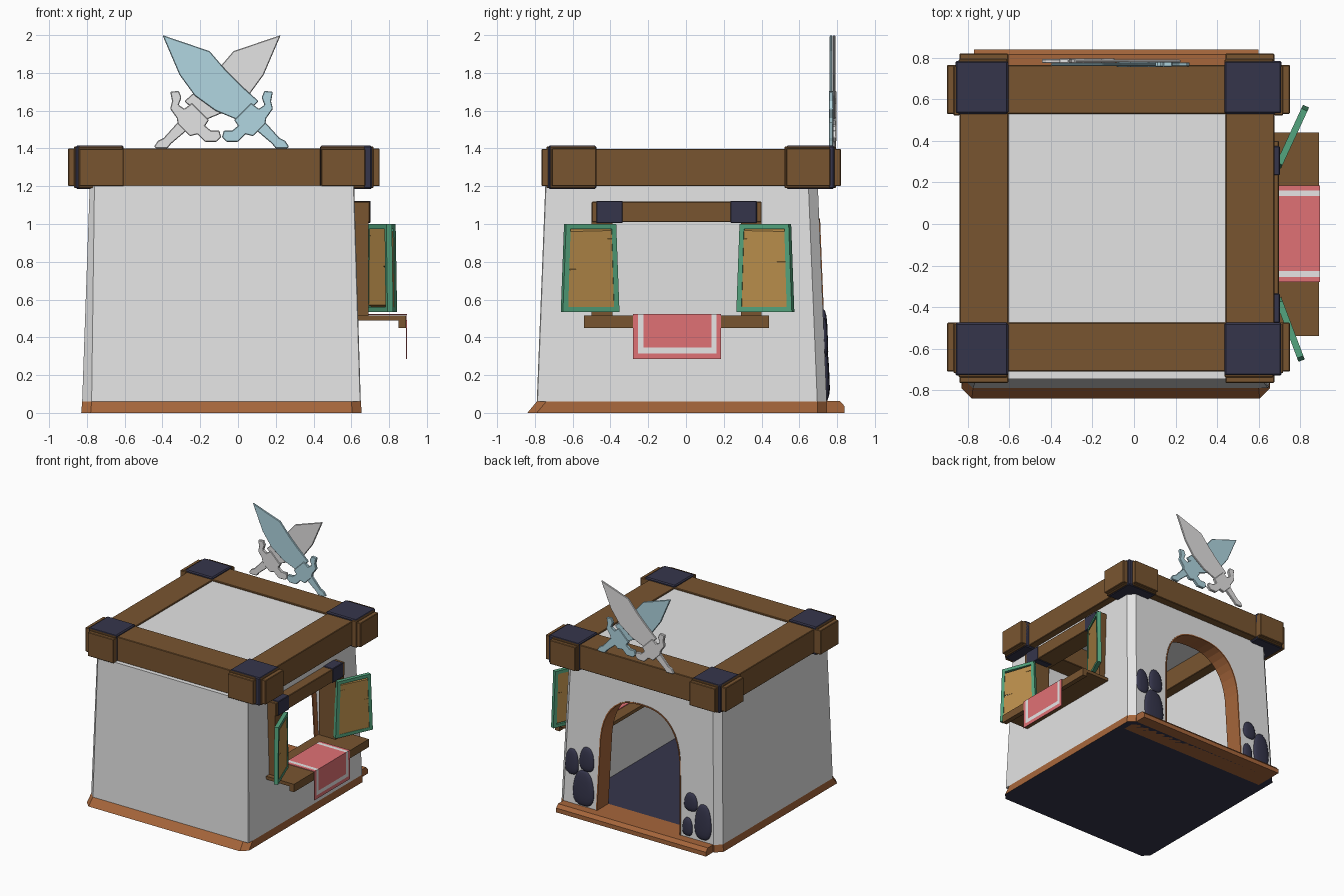
import bpy, bmesh, math, random
from mathutils import Vector

random.seed(4)
if "Cube" in bpy.data.objects:
    bpy.data.objects.remove(bpy.data.objects["Cube"])


def material(name, r, g, b):
    lin = [((c / 255 + 0.055) / 1.055) ** 2.4 for c in (r, g, b)] + [1]
    m = bpy.data.materials.new(name)
    m.use_nodes = True
    m.diffuse_color = lin
    m.node_tree.nodes["Principled BSDF"].inputs["Base Color"].default_value = lin
    return m


PLASTER = material("plaster grey", 228, 228, 228)
WOOD = material("dark wood", 121, 85, 48)
CLAY = material("orange wood", 166, 102, 59)
NAVY = material("navy", 53, 53, 75)
GREEN = material("green paint", 84, 165, 126)
TAN = material("tan slats", 186, 142, 75)
RED = material("red cloth", 224, 113, 117)
WHITE = material("white stripe", 232, 230, 230)
BLUE = material("pale blue metal", 177, 214, 225)
STEEL = material("light steel", 228, 227, 227)


def finish(name, bm, *mats, bevel=0):
    bmesh.ops.recalc_face_normals(bm, faces=bm.faces)
    me = bpy.data.meshes.new(name)
    bm.to_mesh(me)
    bm.free()
    ob = bpy.data.objects.new(name, me)
    bpy.context.collection.objects.link(ob)
    for m in mats:
        me.materials.append(m)
    if bevel:
        mod = ob.modifiers.new("bevel", "BEVEL")
        mod.width, mod.segments = bevel, 1
    return ob


def loft(name, rings, *mats, bevel=0):
    """Skin matching rings and cap both ends."""
    bm = bmesh.new()
    vs = [[bm.verts.new(p) for p in ring] for ring in rings]
    n = len(vs[0])
    for a, b in zip(vs, vs[1:]):
        for i in range(n):
            bm.faces.new((a[i], a[(i + 1) % n], b[(i + 1) % n], b[i]))
    bm.faces.new(vs[0])
    bm.faces.new(vs[-1])
    return finish(name, bm, *mats, bevel=bevel)


def rect(x0, x1, y0, y1, z):
    return [(x0, y0, z), (x1, y0, z), (x1, y1, z), (x0, y1, z)]


def octagon(x0, x1, y0, y1, z, left=0.05, right=0.05, c=0.05):
    """Rectangle with cut corners; left and right size the front cuts."""
    return [(x0 + left, y0, z), (x1 - right, y0, z), (x1, y0 + right, z), (x1, y1 - c, z),
            (x1 - c, y1, z), (x0 + c, y1, z), (x0, y1 - c, z), (x0, y0 + left, z)]


def box(name, x, y, z, mat, bevel=0):
    return loft(name, [rect(*x, *y, h) for h in z], mat, bevel=bevel)


def prism(name, outline, y0, y1, mat, bevel=0):
    return loft(name, [[(x, y, z) for x, z in outline] for y in (y0, y1)], mat, bevel=bevel)


def cut(ob, cutter):
    mod = ob.modifiers.new("cut", "BOOLEAN")
    mod.operation, mod.solver, mod.object = "DIFFERENCE", "EXACT", cutter
    bpy.context.view_layer.update()
    me = bpy.data.meshes.new_from_object(ob.evaluated_get(bpy.context.evaluated_depsgraph_get()))
    ob.modifiers.clear()
    ob.data = me
    bpy.data.objects.remove(cutter)


MID = -0.087     # centre line of the house across x


def arch(half, top, floor=0.06, spring=0.55, steps=20):
    pts = [(MID + half, floor)]
    for i in range(steps + 1):
        a = math.pi * i / steps
        c, s = math.cos(a), math.sin(a)
        pts.append((MID + half * 0.96 * math.copysign(abs(c) ** 0.8, c),
                    spring + (top - spring) * abs(s) ** 0.8))
    return pts + [(MID - half, floor)]


# Base plinth, navy on its floor and underside
base = loft("base", [octagon(-0.83, 0.655, -0.84, 0.745, 0),
                     octagon(-0.825, 0.65, -0.79, 0.745, 0.06)], CLAY, NAVY)
for p in base.data.polygons:
    p.material_index = int(abs(p.normal.z) > 0.95)

# Tapered hollow walls with door and window openings
walls = loft("walls", [octagon(-0.825, 0.65, -0.79, 0.745, 0.06, 0.05, 0.004),
                       octagon(-0.785, 0.615, -0.745, 0.698, 1.203, 0.025, 0.004)], PLASTER)
cut(walls, loft("room_cutter", [octagon(-0.725, 0.55, -0.69, 0.645, 0.0),
                                octagon(-0.68, 0.51, -0.64, 0.595, 1.37)], PLASTER))
cut(walls, prism("door_cutter", arch(0.385, 1.025, floor=-0.05), 0.4, 1.0, PLASTER))
cut(walls, box("window_cutter", (0.35, 0.9), (-0.41, 0.31), (0.5, 1.03), PLASTER))

# Thin arched door lining, leaning with the wall
outer, inner = arch(0.388, 1.028), arch(0.378, 1.018)
bm = bmesh.new()
grid = [[bm.verts.new((x, y - 0.04 * z, z)) for x, z in line]
        for line, y in ((outer, 0.751), (inner, 0.751), (inner, 0.60), (outer, 0.60))]
for k in range(4):
    a, b = grid[k], grid[(k + 1) % 4]
    for i in range(len(a) - 1):
        bm.faces.new((a[i], a[i + 1], b[i + 1], b[i]))
for end in (0, -1):
    bm.faces.new([g[end] for g in grid])
finish("door_lining", bm, CLAY)

# Doorstep with a chamfered nose
step = [(0.60, 0), (0.84, 0), (0.84, 0.035), (0.815, 0.062), (0.60, 0.062)]
loft("doorstep", [[(x, y, z) for y, z in step] for x in (-0.77, 0.60)], CLAY)

# Paw-like stones beside the door: x, z, half width, half height
for x, z, w, h in ((0.42, 0.21, 0.095, 0.145), (0.53, 0.40, 0.06, 0.105), (0.395, 0.45, 0.065, 0.1),
                   (-0.675, 0.22, 0.075, 0.145), (-0.56, 0.355, 0.06, 0.075), (-0.535, 0.15, 0.045, 0.075)):
    bm = bmesh.new()
    bmesh.ops.create_uvsphere(bm, u_segments=16, v_segments=10, radius=1)
    for v in bm.verts:
        px, py, pz = (math.copysign(abs(c) ** 0.8, c) for c in v.co)
        zz = z + pz * h
        v.co = Vector((x + px * w * (1 - 0.18 * pz), 0.745 - 0.04 * zz + py * 0.022, zz))
    for f in bm.faces:
        f.smooth = True
    finish("paw_stone", bm, NAVY)

# Roof panel and beams
box("roof_panel", (-0.66, 0.5), (-0.55, 0.6), (1.37, 1.388), PLASTER)
ROWS = ((-0.71, -0.475), (0.53, 0.765))
COLS = ((-0.84, -0.605), (0.44, 0.675))
for y in ROWS:
    box("roof_beam_across", (-0.90, 0.75), y, (1.2, 1.4), WOOD, 0.004)
for x in COLS:
    box("roof_beam_along", x, (-0.765, 0.82), (1.2, 1.398), WOOD, 0.004)

# Navy corner caps with wooden collars on their outer sides
for i, (x0, x1) in enumerate(COLS):
    for j, (y0, y1) in enumerate(ROWS):
        cx = (x0 - 0.02, x1) if i == 0 else (x0 - 0.005, x1 + 0.035)
        cy = (y0 - 0.02, y1) if j == 0 else (y0, y1 + 0.02)
        box("corner_cap", cx, cy, (1.185, 1.415), NAVY, 0.008)
        ex = (cx[0] - 0.008, x0) if i == 0 else (x1, cx[1] + 0.008)
        ey = (cy[0] - 0.008, y0) if j == 0 else (y1, cy[1] + 0.008)
        box("collar_side", ex, (y0 - 0.008, y1 - 0.004), (1.19, 1.41), WOOD, 0.004)
        box("collar_face", (x0 - 0.004, x1 - 0.004), ey, (1.19, 1.41), WOOD, 0.004)

# Window frame, lintel and sill
box("window_lintel", (0.53, 0.698), (-0.50, 0.40), (1.01, 1.118), WOOD, 0.004)
for y in ((-0.475, -0.335), (0.235, 0.375)):
    box("lintel_cap", (0.56, 0.702), y, (1.005, 1.123), NAVY, 0.004)
for y in ((-0.50, -0.39), (0.29, 0.40)):
    box("window_post", (0.54, 0.69), y, (0.51, 1.02), WOOD)
box("window_sill", (0.53, 0.89), (-0.54, 0.44), (0.488, 0.515), WOOD)
box("sill_lip", (0.85, 0.89), (-0.54, 0.44), (0.45, 0.495), WOOD)


# Louvred shutters, wider at the foot
def shutter(side, hinge, end):
    hinge, end = Vector(hinge), Vector(end)
    along = (end - hinge).normalized()
    across = Vector((-along.y, along.x))
    width = (end - hinge).length

    def place(ob, tilt=0, skew=0):
        for v in ob.data.vertices:
            u, t, z = v.co
            z += t * tilt + (u - width / 2) * skew
            flare = 1 + 0.13 * (1.0 - z) / 0.465
            p = hinge + along * (width / 2 + (u - width / 2) * flare) + across * t
            v.co = (p.x, p.y, z)

    bar, deep, low, high = 0.026, (-0.016, 0.016), 0.535, 1.0
    for u in ((0, bar), (width - bar, width)):
        place(box(side + "_shutter_stile", u, deep, (low, high), GREEN))
    for z in ((low, low + bar), (high - bar, high)):
        place(box(side + "_shutter_rail", (bar, width - bar), deep, z, GREEN))
    sign = 1 if across.x > 0 else -1
    for i in range(10):
        z = low + bar + 0.002 + i * 0.0405
        place(box(side + "_shutter_slat", (bar - 0.005, width - bar + 0.005), (-0.013, 0.013),
                  (z, z + 0.043), TAN), -0.6 * sign, random.uniform(-0.04, 0.04))


shutter("back", (0.70, 0.29), (0.82, 0.55))
shutter("front", (0.70, -0.375), (0.80, -0.64))

# Striped cloth draped over the sill
path = [(0.62, 0.521), (0.893, 0.521), (0.893, 0.345), (0.893, 0.315), (0.893, 0.285)]
breaks = [-0.28, -0.255, -0.225, 0.135, 0.162, 0.185]
bm = bmesh.new()
grid = [[bm.verts.new((x, y, z)) for y in breaks] for x, z in path]
for i in range(4):
    for j in range(5):
        f = bm.faces.new((grid[i][j], grid[i][j + 1], grid[i + 1][j + 1], grid[i + 1][j]))
        f.material_index = int((j in (1, 3) and i < 3) or (i == 2 and 0 < j < 4))
cloth = finish("cloth", bm, RED, WHITE)
mod = cloth.modifiers.new("thickness", "SOLIDIFY")
mod.thickness, mod.offset = 0.006, 0

# Crossed swords, the second mirrored from the first
BLADE = [(-0.40, 2.0), (-0.15, 1.915), (-0.06, 1.81), (0.02, 1.73), (0.11, 1.65),
         (0.0, 1.55), (-0.12, 1.60), (-0.23, 1.68), (-0.31, 1.79)]
GUARD = [(0.185, 1.70), (0.14, 1.705), (0.125, 1.67), (0.14, 1.63), (0.11, 1.61), (0.07, 1.64),
         (-0.02, 1.55), (0.0, 1.52), (-0.03, 1.495), (-0.075, 1.495), (-0.085, 1.46),
         (-0.06, 1.435), (0.0, 1.435), (0.04, 1.475), (0.08, 1.465), (0.145, 1.53),
         (0.15, 1.56), (0.185, 1.61), (0.175, 1.65)]
GRIP = [(0.08, 1.51), (0.13, 1.555), (0.22, 1.455), (0.25, 1.44), (0.27, 1.41),
        (0.26, 1.4), (0.20, 1.4), (0.18, 1.425)]
for name, y, mat, flip in (("blue_sword", 0.768, BLUE, 1), ("steel_sword", 0.784, STEEL, -1)):
    for part, outline, half in (("blade", BLADE, 0.007), ("guard", GUARD, 0.012), ("grip", GRIP, 0.010)):
        pts = [(MID + (x - MID) * flip, z) for x, z in outline]
        prism(name + "_" + part, pts, y - half, y + half, mat, 0.004)
